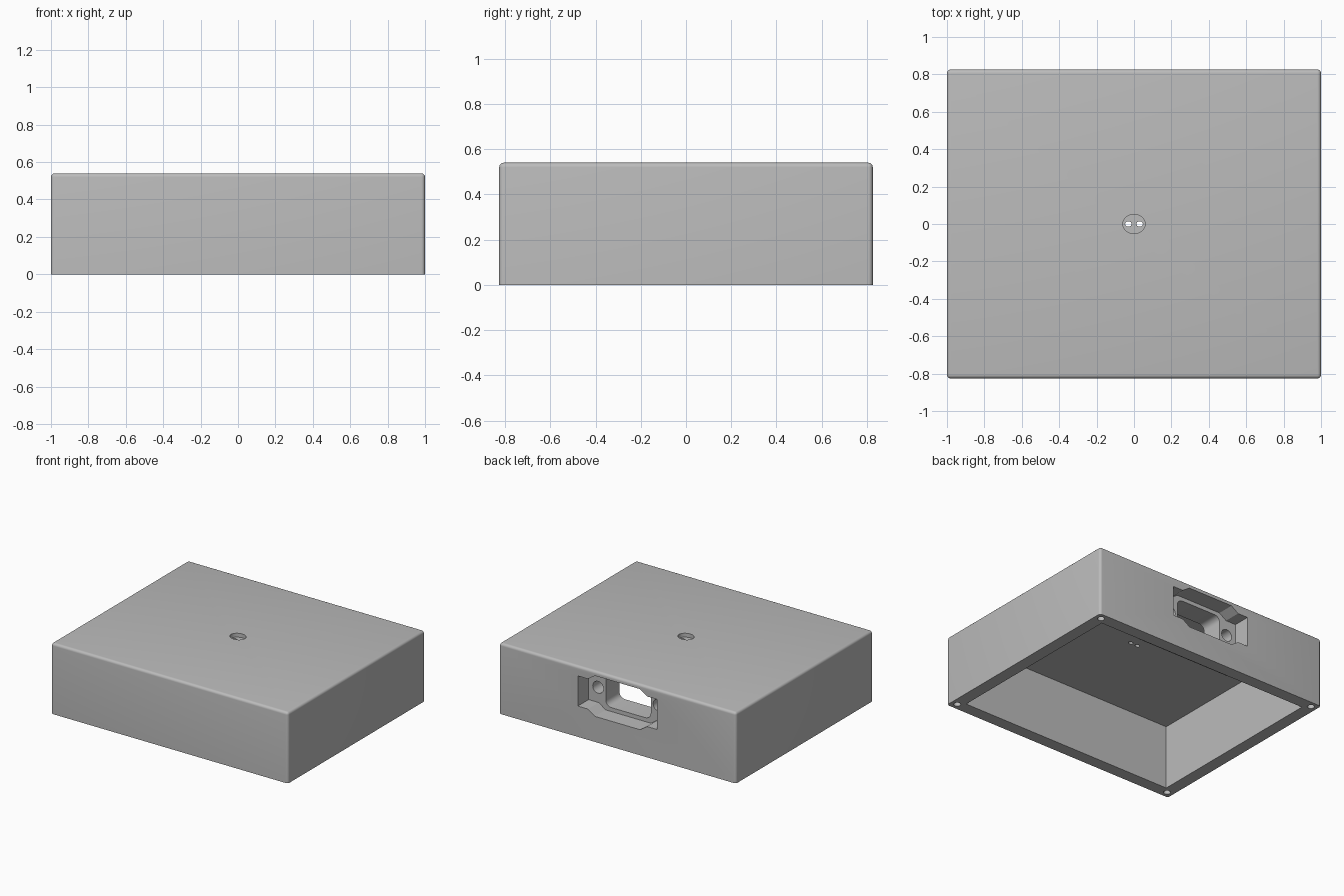
import bpy, bmesh, math
from mathutils import Matrix, Vector

if "Cube" in bpy.data.objects:
    bpy.data.objects.remove(bpy.data.objects["Cube"], do_unlink=True)

HX, HY, H = 1.0, 0.826, 0.54      # outer half sizes and height
WALL, CEIL = 0.094, 0.49          # side wall thickness, cavity ceiling
PORT_Z, PORT_FLOOR = 0.35, HY - 0.13

grey = bpy.data.materials.new("plain grey")
grey.use_nodes = True
grey.diffuse_color = (0.5, 0.5, 0.5, 1)
grey.node_tree.nodes["Principled BSDF"].inputs["Base Color"].default_value = (0.5, 0.5, 0.5, 1)


def add_object(name, bm):
    bmesh.ops.recalc_face_normals(bm, faces=bm.faces)
    mesh = bpy.data.meshes.new(name)
    bm.to_mesh(mesh)
    bm.free()
    mesh.materials.append(grey)
    obj = bpy.data.objects.new(name, mesh)
    bpy.context.collection.objects.link(obj)
    return obj


def box(name, x0, x1, y0, y1, z0, z1, round_edge=None, radius=0.02):
    bm = bmesh.new()
    bmesh.ops.create_cube(bm, size=1)
    for v in bm.verts:
        v.co = Vector((x1 if v.co.x > 0 else x0, y1 if v.co.y > 0 else y0, z1 if v.co.z > 0 else z0))
    if round_edge:
        edges = [e for e in bm.edges if round_edge(e)]
        bmesh.ops.bevel(bm, geom=edges, offset=radius, segments=5, profile=0.5, affect='EDGES')
    return add_object(name, bm)


def cylinder(name, centre, radius, depth, axis='Z', stretch=1.0):
    bm = bmesh.new()
    turn = Matrix.Rotation(math.pi / 2, 4, 'X') if axis == 'Y' else Matrix()
    bmesh.ops.create_cone(bm, cap_ends=True, segments=32, radius1=radius, radius2=radius, depth=depth,
                          matrix=Matrix.Translation(centre) @ Matrix.Diagonal((stretch, 1, 1, 1)) @ turn)
    return add_object(name, bm)


def prism(name, outline, y0, y1):
    bm = bmesh.new()
    face = bm.faces.new([bm.verts.new((x, y0, z)) for x, z in outline])
    out = bmesh.ops.extrude_face_region(bm, geom=[face])["geom"]
    bmesh.ops.translate(bm, verts=[g for g in out if isinstance(g, bmesh.types.BMVert)], vec=(0, y1 - y0, 0))
    return add_object(name, bm)


def combine(target, tool, operation='DIFFERENCE'):
    mod = target.modifiers.new(tool.name, 'BOOLEAN')
    mod.operation, mod.solver, mod.object = operation, 'EXACT', tool
    bpy.context.view_layer.objects.active = target
    bpy.ops.object.modifier_apply(modifier=mod.name)
    bpy.data.objects.remove(tool, do_unlink=True)


# Outer shell: everything rounded except the bottom rim
case = box("enclosure_case", -HX, HX, -HY, HY, 0, H, lambda e: max(v.co.z for v in e.verts) > 0.1)

# Open cavity underneath
combine(case, box("cavity", -HX + WALL, HX - WALL, -HY + WALL, HY - WALL, -0.1, CEIL))

# Thick block inside the back wall that carries the connector
combine(case, box("connector_block", -0.4, 0.4, 0.53, HY - WALL / 2, 0.15, 0.51), 'UNION')

# Connector recess: wide ends with a taller middle
corner = [(0.335, 0.115), (0.25, 0.115), (0.19, 0.155)]
upper = corner + [(-x, z) for x, z in reversed(corner)]
outline = upper + [(-x, -z) for x, z in upper]
combine(case, prism("connector_recess", [(x, PORT_Z + z) for x, z in outline], PORT_FLOOR, HY + 0.1))

# Rounded opening through the block
combine(case, box("connector_opening", -0.19, 0.19, 0.4, HY + 0.1, PORT_Z - 0.125, PORT_Z + 0.125,
                  lambda e: abs(e.verts[0].co.y - e.verts[1].co.y) > 0.1, 0.045))

# Connector screw holes
for side in (-1, 1):
    combine(case, cylinder("connector_screw", (side * 0.255, PORT_FLOOR, PORT_Z), 0.045, 0.24, 'Y'))

# Screw holes in the corners of the bottom rim
for sx in (-1, 1):
    for sy in (-1, 1):
        combine(case, cylinder("rim_screw", (sx * (HX - 0.05), sy * (HY - 0.05), 0), 0.025, 0.4))

# Round lamp seat in the lid with two lead holes
combine(case, cylinder("lamp_seat", (0, 0, H), 0.051, 0.06, stretch=1.17))
for side in (-1, 1):
    combine(case, cylinder("lead_hole", (side * 0.03, 0, H), 0.014, 0.3, stretch=1.25))

# Smooth the rounded edges, keep the rest crisp
bpy.ops.object.select_all(action='DESELECT')
case.select_set(True)
bpy.context.view_layer.objects.active = case
bpy.ops.object.shade_smooth_by_angle(angle=math.radians(30))
